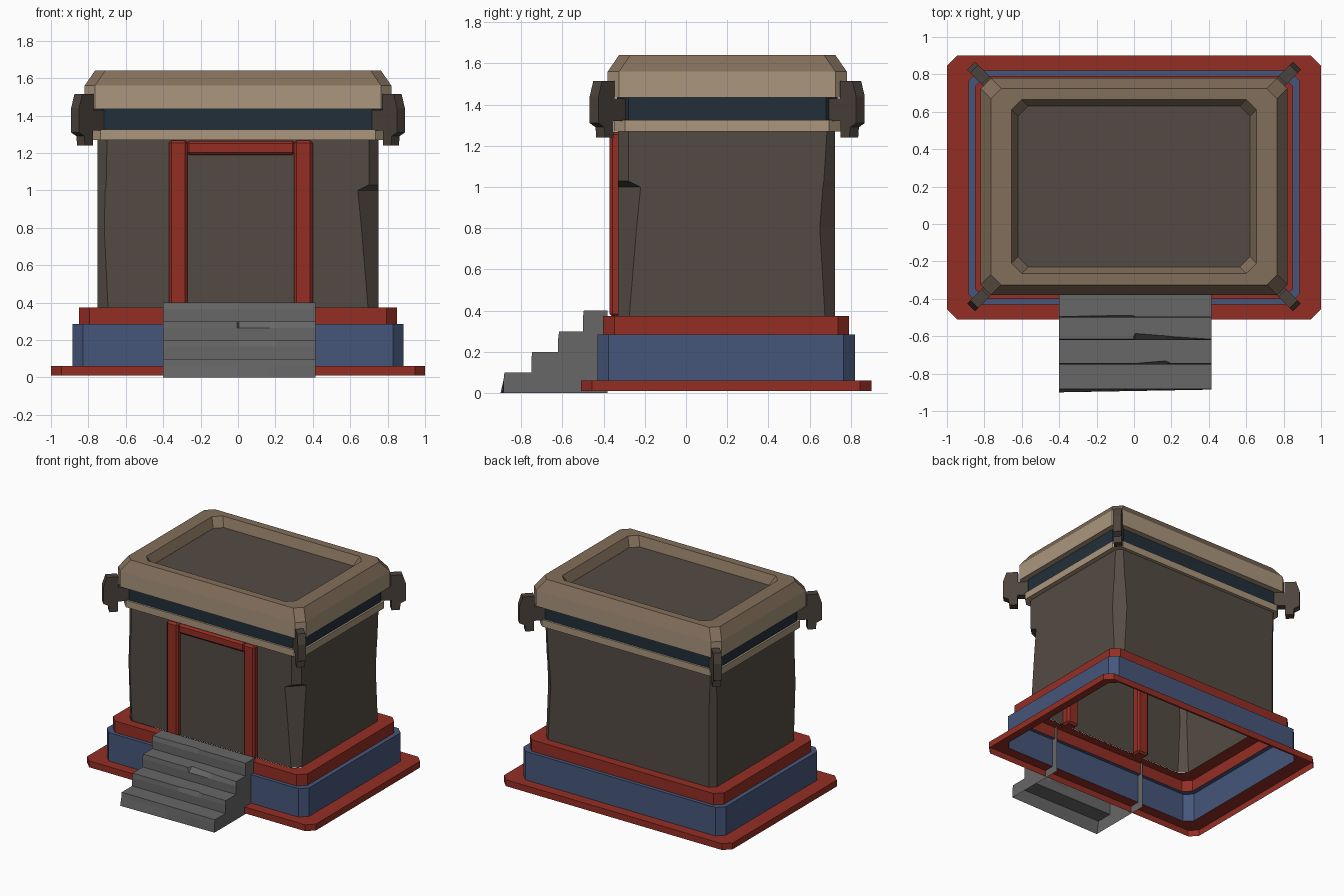
import bpy, bmesh
from math import sqrt
from mathutils import Vector

default = bpy.data.objects.get("Cube")
if default:
    bpy.data.objects.remove(default)


def material(name, *rgb):
    linear = [((c / 255 + 0.055) / 1.055) ** 2.4 for c in rgb] + [1]
    m = bpy.data.materials.new(name)
    m.use_nodes = True
    m.diffuse_color = linear
    m.node_tree.nodes["Principled BSDF"].inputs["Base Color"].default_value = linear
    return m


RED = material("red paint", 148, 46, 36)
BLUE = material("blue paint", 70, 86, 122)
WALL = material("dark brown stone", 84, 75, 68)
TAN = material("tan stone", 170, 150, 125)
BROWN = material("brown stone", 130, 110, 90)
BAND = material("dark slate", 34, 47, 58)
STEP = material("grey stone", 103, 103, 103)
CLAMP = material("dark clamp stone", 76, 67, 60)


def finish(name, bm, mats):
    mesh = bpy.data.meshes.new(name)
    bm.to_mesh(mesh)
    bm.free()
    for m in mats:
        mesh.materials.append(m)
    obj = bpy.data.objects.new(name, mesh)
    bpy.context.collection.objects.link(obj)
    return obj


def loft(name, cy, levels, mats, cap=False):
    """Stack of corner-cut rectangles: (half x, half y, z, corner cuts, material index)."""
    bm = bmesh.new()
    last = None
    for hx, hy, z, cuts, mat in levels:
        a, b, c, d = cuts if isinstance(cuts, tuple) else (cuts,) * 4
        outline = [(hx, hy - a), (hx - a, hy), (b - hx, hy), (-hx, hy - b),
                   (-hx, d_y := c - hy), (c - hx, -hy), (hx - d, -hy), (hx, d - hy)]
        ring = [bm.verts.new((x, y + cy, z)) for x, y in outline]
        if last:
            for i in range(8):
                j = (i + 1) % 8
                f = bm.faces.new((last[i], last[j], ring[j], ring[i]))
                f.material_index = mat
        last = ring
    if cap:
        bm.faces.new(last).material_index = len(mats) - 1
    return finish(name, bm, mats)


def box(name, x0, x1, y0, y1, z0, z1, mat, bevel):
    bm = bmesh.new()
    bmesh.ops.create_cube(bm, size=1)
    for v in bm.verts:
        v.co = Vector(((x0 + x1) / 2 + v.co.x * (x1 - x0),
                       (y0 + y1) / 2 + v.co.y * (y1 - y0),
                       (z0 + z1) / 2 + v.co.z * (z1 - z0)))
    obj = finish(name, bm, [mat])
    mod = obj.modifiers.new("edge", "BEVEL")
    mod.width = bevel
    mod.segments = 1
    return obj


# Open-bottomed base: plinth, blue course, upper red course
loft("plinth", 0.195, [(1, 0.705, 0.01, 0.055, 0), (1, 0.705, 0.06, 0.055, 0),
                       (0.885, 0.625, 0.06, 0.055, 0)], [RED])
loft("base_course", 0.195, [(0.885, 0.625, 0.06, 0.055, 0), (0.885, 0.625, 0.285, 0.055, 0),
                            (0.85, 0.597, 0.285, 0.055, 0)], [BLUE])
loft("upper_course", 0.195, [(0.85, 0.597, 0.285, 0.055, 0), (0.85, 0.597, 0.375, 0.055, 0),
                             (0.75, 0.527, 0.375, 0.05, 0)], [RED])

# Walls with worn corners
worn = [(0.375, (0.05, 0.04, 0.055, 0.055)), (0.8, (0.075, 0.04, 0.035, 0.09)),
        (1.0, (0.06, 0.04, 0.04, 0.11)), (1.03, (0.055, 0.04, 0.045, 0.05)),
        (1.27, (0.04, 0.03, 0.05, 0.05))]
loft("walls", 0.197, [(0.75, 0.527, z, cuts, 0) for z, cuts in worn], [WALL])

# Roof: cornice, slate band, sloped rim and sunken panel
roof = [(0.75, 1.27, 0), (0.79, 1.27, 0), (0.79, 1.325, 0), (0.775, 1.325, 0),
        (0.775, 1.435, 1), (0.82, 1.435, 0), (0.82, 1.56, 0),
        (0.765, 1.64, 2), (0.655, 1.64, 2), (0.62, 1.57, 2)]
loft("roof", 0.2, [(h, h - 0.24 if h > 0.7 else h - 0.19, z, 0.055, m) for h, z, m in roof],
     [TAN, BAND, BROWN, WALL], cap=True)

# Corner clamps: a profile extruded across each diagonal
profile = [(-0.04, 1.32), (0.045, 1.32), (0.045, 1.24), (0.105, 1.24), (0.11, 1.29),
           (0.15, 1.31), (0.15, 1.44), (0.125, 1.515), (0.04, 1.515), (0.04, 1.43), (-0.04, 1.43)]
for sx, side in ((1, "left"), (-1, "right")):
    for sy, end in ((1, "back"), (-1, "front")):
        out = Vector((sx, sy, 0)) / sqrt(2)
        across = Vector((-out.y, out.x, 0)) * 0.03
        corner = Vector((sx * 0.765, 0.2 + sy * 0.54, 0))
        bm = bmesh.new()
        base = bm.faces.new([bm.verts.new(corner + out * d - across + Vector((0, 0, z)))
                             for d, z in profile])
        grown = bmesh.ops.extrude_face_region(bm, geom=[base])
        moved = [g for g in grown["geom"] if isinstance(g, bmesh.types.BMVert)]
        bmesh.ops.translate(bm, verts=moved, vec=across * 2)
        bmesh.ops.recalc_face_normals(bm, faces=bm.faces)
        finish(f"{end}_{side}_clamp", bm, [CLAMP])

# Door frame
box("right_jamb", -0.37, -0.27, -0.37, -0.27, 0.37, 1.268, RED, 0.014)
box("left_jamb", 0.30, 0.40, -0.37, -0.27, 0.37, 1.268, RED, 0.014)
box("lintel", -0.275, 0.305, -0.36, -0.27, 1.19, 1.265, RED, 0.014)

# Hollow stairs with chipped tread edges
columns = [-0.40, -0.005, 0.005, 0.17, 0.20, 0.415]
fronts = [-0.885, -0.75, -0.62, -0.50]
chips = {(2, 2): 0.035, (2, 3): 0.022, (2, 4): 0.018, (1, 3): 0.018, (3, 1): 0.012, (3, 0): 0.005}
bm = bmesh.new()
rows = []
for c, x in enumerate(columns):
    points = []
    for s, y in enumerate(fronts):
        foot = y - 0.015 + 0.018 * (x + 0.4) if s == 0 else y
        top = 0.1 * (s + 1)
        points += [(foot, 0.1 * s), (y, top - 0.035), (y + chips.get((s, c), 0.004), top)]
    points += [(-0.38, 0.4), (-0.38, 0)]
    rows.append([bm.verts.new((x, y, z)) for y, z in points])
for left, right in zip(rows, rows[1:]):
    for i in range(len(left) - 2):
        bm.faces.new((left[i], right[i], right[i + 1], left[i + 1]))
bm.faces.new(rows[0])
bm.faces.new(rows[-1][::-1])
finish("stairs", bm, [STEP])
